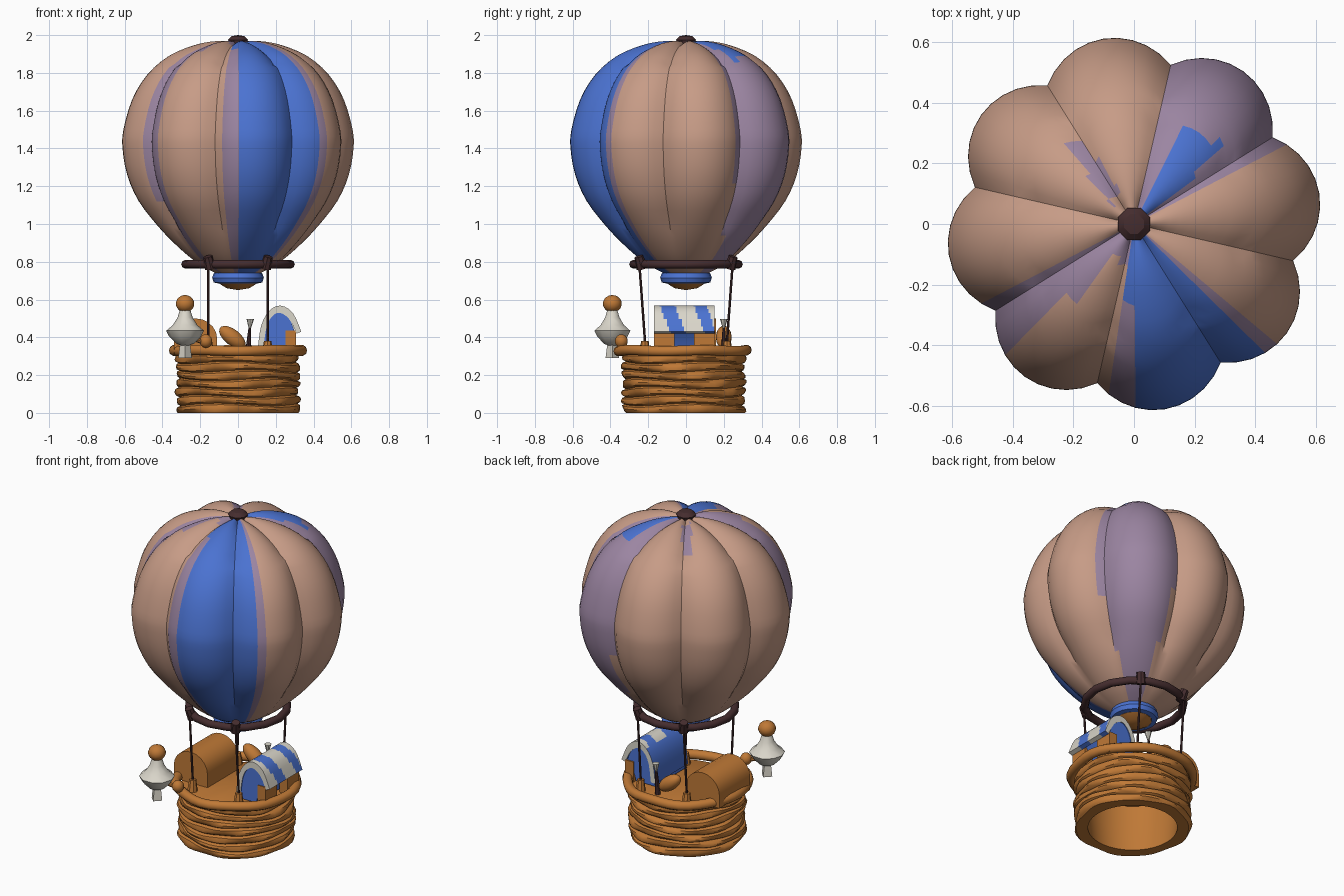
import bpy, bmesh
from math import sin, cos, pi, radians, degrees, atan2, hypot
from mathutils import Vector, Matrix

cube = bpy.data.objects.get("Cube")
if cube:
    bpy.data.objects.remove(cube)


def material(name, rgb):
    m = bpy.data.materials.new(name)
    m.use_nodes = True
    m.diffuse_color = (*rgb, 1)
    m.node_tree.nodes["Principled BSDF"].inputs["Base Color"].default_value = (*rgb, 1)
    return m


TAN = material("tan cloth", (0.57, 0.33, 0.24))
BLUE = material("blue cloth", (0.07, 0.17, 0.64))
PURPLE = material("faded purple cloth", (0.33, 0.235, 0.36))
WICKER = material("orange wicker", (0.52, 0.19, 0.037))
DARK = material("dark wood", (0.06, 0.026, 0.028))
WHITE = material("off white", (0.70, 0.67, 0.59))


def finish(name, bm, mats, rule=None, angle=35):
    """Turn a bmesh into an object; rule picks a material index per face."""
    bmesh.ops.remove_doubles(bm, verts=bm.verts, dist=0.0002)
    bmesh.ops.recalc_face_normals(bm, faces=bm.faces)
    for f in bm.faces:
        f.smooth = True
        if rule:
            f.material_index = rule(f)
    me = bpy.data.meshes.new(name)
    bm.to_mesh(me)
    bm.free()
    for m in mats:
        me.materials.append(m)
    me.set_sharp_from_angle(angle=radians(angle))
    ob = bpy.data.objects.new(name, me)
    bpy.context.collection.objects.link(ob)
    return ob


def lathe(name, profile, segs, mats, loc=(0, 0, 0), shape=None, rule=None, closed=False, start=0, angle=35):
    """Revolve (radius, z) points about z; shape may alter each point."""
    bm = bmesh.new()
    rows = []
    for r, z in profile:
        row = []
        for i in range(segs):
            a = start + 2 * pi * i / segs
            rr, zz = shape(r, z, a) if shape else (r, z)
            row.append(bm.verts.new(Vector((rr * cos(a), rr * sin(a), zz)) + Vector(loc)))
        rows.append(row)
    pairs = list(zip(rows, rows[1:])) + ([(rows[-1], rows[0])] if closed else [])
    for p, q in pairs:
        for i in range(segs):
            j = (i + 1) % segs
            bm.faces.new((p[i], p[j], q[j], q[i]))
    return finish(name, bm, mats, rule, angle)


def ring(name, major, tube, z, segs, sides, mat, y=0, shape=None):
    pts = [(major + tube * cos(2 * pi * k / sides), tube * sin(2 * pi * k / sides)) for k in range(sides)]
    return lathe(name, pts, segs, [mat], (0, y, z), shape, closed=True, angle=60)


def rod(name, a, b, r1, r2, mat, segs=8):
    a, b = Vector(a), Vector(b)
    bm = bmesh.new()
    turn = (b - a).to_track_quat('Z', 'Y').to_matrix().to_4x4()
    bmesh.ops.create_cone(bm, cap_ends=True, segments=segs, radius1=r1, radius2=r2, depth=(b - a).length,
                          matrix=Matrix.Translation((a + b) / 2) @ turn)
    return finish(name, bm, [mat])


def ball(name, loc, size, mat, tilt=0):
    bm = bmesh.new()
    bmesh.ops.create_uvsphere(bm, u_segments=14, v_segments=9, radius=1, matrix=Matrix.Translation(loc)
                              @ Matrix.Rotation(tilt, 4, 'Y') @ Matrix.Diagonal((*size, 1)))
    return finish(name, bm, [mat], angle=60)


def box(name, loc, size, mat):
    bm = bmesh.new()
    bmesh.ops.create_cube(bm, size=1, matrix=Matrix.Translation(loc) @ Matrix.Diagonal((*size, 1)))
    return finish(name, bm, [mat])


def extrude_y(name, outline, y0, y1, steps, mats, rule=None):
    """Extrude an (x, z) outline along y, with end caps."""
    bm = bmesh.new()
    rows = [[bm.verts.new((x, y0 + (y1 - y0) * k / steps, z)) for x, z in outline] for k in range(steps + 1)]
    n = len(outline)
    for p, q in zip(rows, rows[1:]):
        for i in range(n):
            bm.faces.new((p[i], p[(i + 1) % n], q[(i + 1) % n], q[i]))
    bm.faces.new(rows[0])
    bm.faces.new(rows[-1])
    return finish(name, bm, mats, rule)


def smooth_path(pts, steps):
    """Catmull-Rom through the points."""
    p = [Vector(v) for v in [pts[0]] + pts + [pts[-1]]]
    out = []
    for a, b, c, d in zip(p, p[1:], p[2:], p[3:]):
        for k in range(steps):
            t = k / steps
            out.append(0.5 * (2 * b + (c - a) * t + (2 * a - 5 * b + 4 * c - d) * t * t
                              + (3 * b - a - 3 * c + d) * t ** 3))
    return [tuple(v) for v in out] + [pts[-1]]


# Envelope: eight puffed gores with creases between them
CREASE = radians(32)


def gore(r, z, a):
    u = ((a - CREASE) / (pi / 4) % 1) * 2 - 1
    depth = 0.13 * min(1, max(0, (z - 0.72) / 0.3))
    sink = 0.02 * u * u if z > 1.85 and r > 0.05 else 0
    return r * (1 - depth * u * u), z - sink


def cloth(f):
    c = f.calc_center_median()
    a, r, top = degrees(atan2(c.y, c.x)), hypot(c.x, c.y), c.z > 1.5
    low = max(0, 1.4 - c.z)
    if -91 < a < -43 or (top and r < 0.25 and -97 < a < -60):
        return 1
    if top and 0.06 < r < 0.38 and 36 + 35 * max(0, r - 0.2) < a < 64:
        return 1
    if abs(a - 52) < 25 - 16 * low or -97 < a < -40:
        return 2
    if -154 + 14 * low < a < (-126 if top and r < 0.3 else -135):
        return 2
    if top and ((0.1 < r < 0.33 and abs(a - 126) < 1.5 / r) or (r < 0.13 and -130 < a < -95)):
        return 2
    return 0


outline = [(0.03, 1.965), (0.12, 1.968), (0.23, 1.948), (0.37, 1.89), (0.485, 1.79), (0.565, 1.66),
           (0.612, 1.5), (0.617, 1.4), (0.592, 1.26), (0.53, 1.12), (0.42, 0.98), (0.31, 0.87),
           (0.21, 0.79), (0.11, 0.735)]
lathe("envelope", smooth_path(outline, 3), 80, [TAN, BLUE, PURPLE], shape=gore, rule=cloth, start=CREASE)
lathe("crown_cap", [(0, 2.0), (0.035, 1.995), (0.057, 1.975), (0.05, 1.955), (0, 1.95)], 8, [DARK], start=pi / 8)

# Mouth of the envelope
lathe("mouth_band", [(0.10, 0.745), (0.128, 0.74), (0.137, 0.715), (0.128, 0.69), (0.10, 0.685)], 20,
      [BLUE], closed=True)
lathe("burner", [(0, 0.745), (0.1, 0.745), (0.1, 0.685), (0.06, 0.66), (0, 0.65)], 12, [WICKER])

# Load ring, ropes and their fixings
ring("load_ring", 0.278, 0.023, 0.787, 16, 8, DARK)
for sx in (-1, 1):
    for sy in (-1, 1):
        tag = ("front" if sy < 0 else "back") + ("_left" if sx > 0 else "_right")
        rod("rope_" + tag, (sx * 0.157, sy * 0.215, 0.35), (sx * 0.157, sy * 0.247, 0.79), 0.0065, 0.0065, DARK)
        rod("clamp_" + tag, (sx * 0.145, sy * 0.232, 0.765), (sx * 0.16, sy * 0.25, 0.828), 0.03, 0.024, DARK)
        rod("peg_" + tag, (sx * 0.157, sy * 0.22, 0.31), (sx * 0.157, sy * 0.217, 0.38), 0.03, 0.02, WICKER)


# Basket: wavy wicker courses around a hollow shell
def weave(r, z, a):
    if r < 0.3:
        return r, z
    wave = 0.006 * sin(5 * a + 40 * z) + 0.004 * sin(9 * a - 70 * z)
    lift = 0.007 * sin(3 * a + 25 * z) if 0.02 < z < 0.29 else 0
    return r + wave, z + lift


courses = 7
wall = []
for k in range(courses):
    z = 0.31 * (1 - k / courses)
    wall += [(0.308, z), (0.324, z - 0.008), (0.327, z - 0.022), (0.322, z - 0.036)]
shell = [(0, 0.31)] + wall + [(0.315, 0), (0.25, 0), (0.265, 0.15), (0.265, 0.29), (0, 0.29)]
lathe("basket", shell, 48, [WICKER], (0, -0.012, 0), weave)
ring("basket_rim", 0.338, 0.028, 0.33, 40, 10, WICKER, -0.014,
     lambda r, z, a: (r + 0.004 * sin(7 * a), z + 0.003 * sin(5 * a)))

# Arched wicker hamper on the right
arch = [(-0.34, 0.31)] + [(-0.225 + 0.115 * cos(t), 0.39 + 0.11 * sin(t))
                          for t in [pi * (1 - k / 10) for k in range(11)]] + [(-0.11, 0.31)]
extrude_y("hamper", arch, -0.14, 0.16, 1, [WICKER])

# Striped awning on the left, over a blue backing
outer = smooth_path([(0.105, 0.34), (0.122, 0.46), (0.165, 0.54), (0.225, 0.568), (0.29, 0.53), (0.335, 0.43)], 3)
inner = smooth_path([(0.31, 0.42), (0.272, 0.495), (0.222, 0.53), (0.18, 0.51), (0.15, 0.45), (0.135, 0.34)], 3)


def stripes(f):
    c = f.calc_center_median()
    y = c.y + 0.4 * (c.z - 0.5)
    if abs(f.normal.y) > 0.9:
        return 1
    if c.x < 0.155 or (c.z < 0.53 and c.x < 0.2):
        return 0
    return 0 if -0.11 < y < -0.03 or 0.07 < y < 0.135 else 1


extrude_y("awning", outer + inner, -0.17, 0.15, 32, [BLUE, WHITE], stripes)
backing = [(0.11, 0.32), (0.13, 0.46), (0.18, 0.525), (0.222, 0.54), (0.275, 0.5), (0.3, 0.43), (0.25, 0.36), (0.24, 0.32)]
extrude_y("awning_backing", backing, -0.165, 0.145, 1, [BLUE])
for tag, y in (("front", -0.115), ("back", 0.098)):
    box("awning_post_" + tag, (0.28, y, 0.37), (0.055, 0.11, 0.13), WICKER)

# Loose items at the back
ball("sack", (-0.03, 0.2, 0.4), (0.085, 0.042, 0.042), WICKER, radians(38))
rod("brush_handle", (0.052, 0.2, 0.31), (0.063, 0.2, 0.46), 0.016, 0.006, DARK)
rod("brush_tip", (0.062, 0.2, 0.44), (0.065, 0.2, 0.497), 0.004, 0.02, WHITE)

# Hanging lantern off the front right of the rim
LX, LY = -0.28, -0.39
body = [(0, 0.55), (0.028, 0.545), (0.04, 0.505), (0.065, 0.465), (0.1, 0.435), (0.085, 0.405), (0.045, 0.365), (0, 0.35)]
lathe("lantern_body", body, 10, [WHITE], (LX, LY, 0))
ball("lantern_knob", (LX, LY, 0.578), (0.05, 0.05, 0.046), WICKER)
rod("lantern_tail", (LX, LY, 0.37), (LX, LY, 0.29), 0.026, 0.036, WHITE, 4)
ball("rim_knob", (-0.17, -0.342, 0.38), (0.034, 0.034, 0.036), WICKER)
rod("lantern_arm", (-0.17, -0.342, 0.37), (-0.26, -0.37, 0.4), 0.012, 0.012, WICKER)
